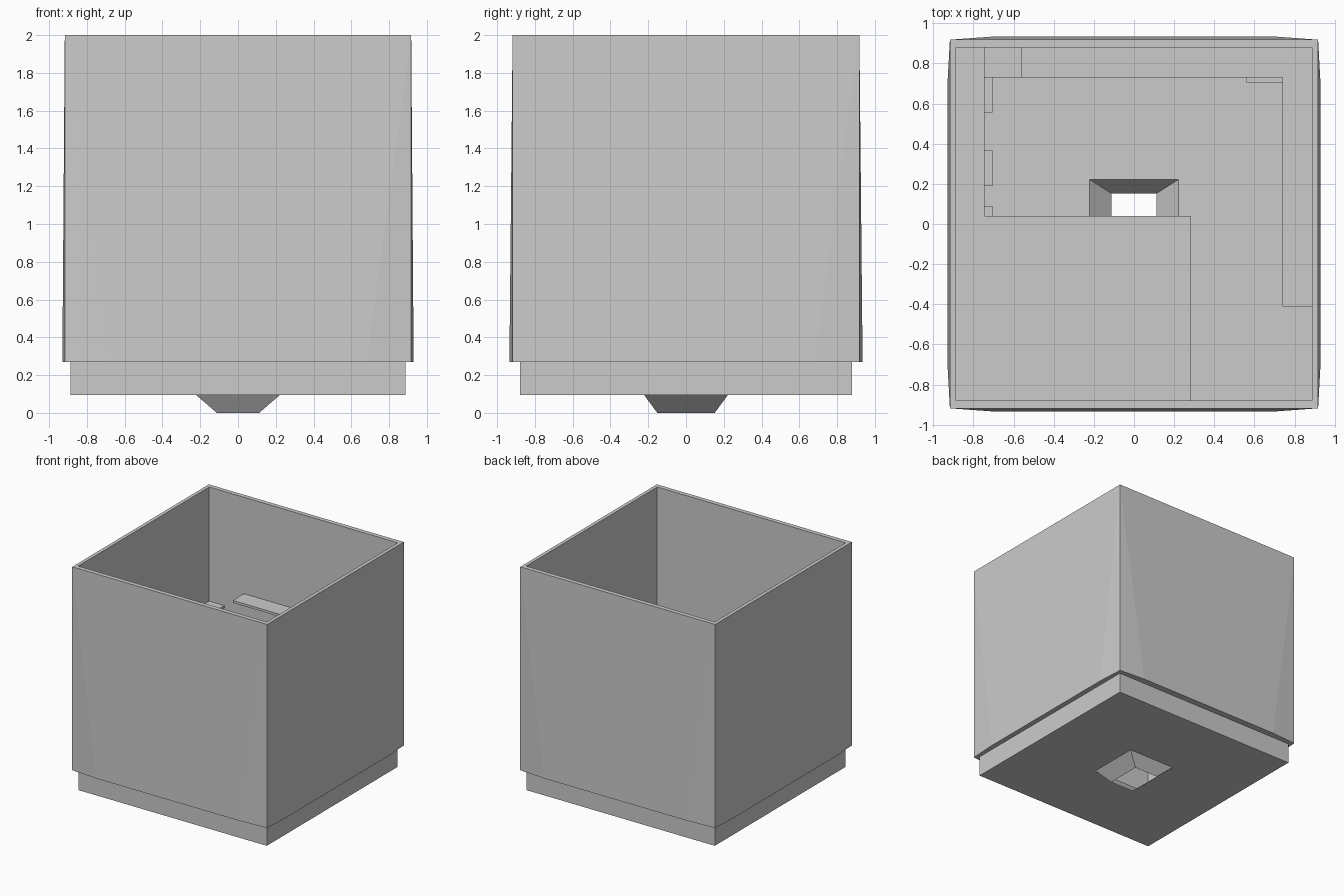
import bpy, bmesh

if "Cube" in bpy.data.objects:
    bpy.data.objects.remove(bpy.data.objects["Cube"])

def mesh_object(name, verts, faces):
    me = bpy.data.meshes.new(name)
    me.from_pydata(verts, [], faces)
    bm = bmesh.new()
    bm.from_mesh(me)
    bmesh.ops.recalc_face_normals(bm, faces=bm.faces)
    bm.to_mesh(me)
    bm.free()
    ob = bpy.data.objects.new(name, me)
    bpy.context.collection.objects.link(ob)
    return ob

def rect(x, y, z):
    return [(-x, -y, z), (x, -y, z), (x, y, z), (-x, y, z)]

def ring(a, b):
    return [(a + i, a + (i + 1) % 4, b + (i + 1) % 4, b + i) for i in range(4)]

# Pot: outer wall with slightly bowed lower edge, rim, liner and foot ledge
X, Y, LX, LY = 0.917, 0.918, 0.887, 0.88
verts = rect(X, Y, 2) + rect(X, Y, 0.27) + rect(LX, LY, 2) + rect(LX, LY, 0.27) + rect(LX, LY, 0.095)
bow = [(-0.68, -0.935), (0.68, -0.935), (0.93, -0.68), (0.93, 0.68),
       (0.68, 0.935), (-0.68, 0.935), (-0.93, 0.68), (-0.93, -0.68)]
verts += [(x, y, 0.27) for x, y in bow]
faces = ring(0, 8) + ring(8, 12) + ring(12, 16)
for i in range(4):
    j, p, q = (i + 1) % 4, 20 + 2 * i, 21 + 2 * i
    faces += [(i, p, q, j), (i, 4 + i, p), (j, q, 4 + j)]
    faces.append((4 + i, p, q, 4 + j, 12 + j, 12 + i))

# Bottom plate with a tapered open drain
d = len(verts)
verts += rect(0.222, 0.222, 0.095) + rect(0.112, 0.152, 0.0)
faces += ring(16, d) + ring(d, d + 4)
mesh_object("planter_pot", verts, faces)

def shelf(name, outline, top, thick=0.02):
    n = len(outline)
    v = [(x, y, top) for x, y in outline] + [(x, y, top - thick) for x, y in outline]
    f = [tuple(range(n)), tuple(range(2 * n - 1, n - 1, -1))]
    f += [(i, n + i, n + (i + 1) % n, (i + 1) % n) for i in range(n)]
    return mesh_object(name, v, f)

def box(x0, x1, y0, y1):
    return [(x0, y0), (x1, y0), (x1, y1), (x0, y1)]

# Stacked inner shelves
shelf("upper_shelf", [(-0.56, 0.73), (0.74, 0.73), (0.74, -0.41), (LX, -0.41), (LX, LY), (-0.56, LY)], 1.18)
shelf("middle_shelf", [(-LX, -LY), (0.285, -LY), (0.285, 0.04), (-0.745, 0.04), (-0.745, LY), (-LX, LY)], 1.03)
shelf("lower_shelf", box(-LX, LX, 0.73, LY), 0.88)

# Small tabs below the shelves
for i, (y0, y1) in enumerate([(0.555, 0.73), (0.19, 0.365), (-0.09, 0.09)]):
    shelf(f"side_tab_{i}", box(-LX, -0.705, y0, y1), 0.73)
shelf("back_tab", box(0.56, 0.74, 0.705, LY), 0.73)
